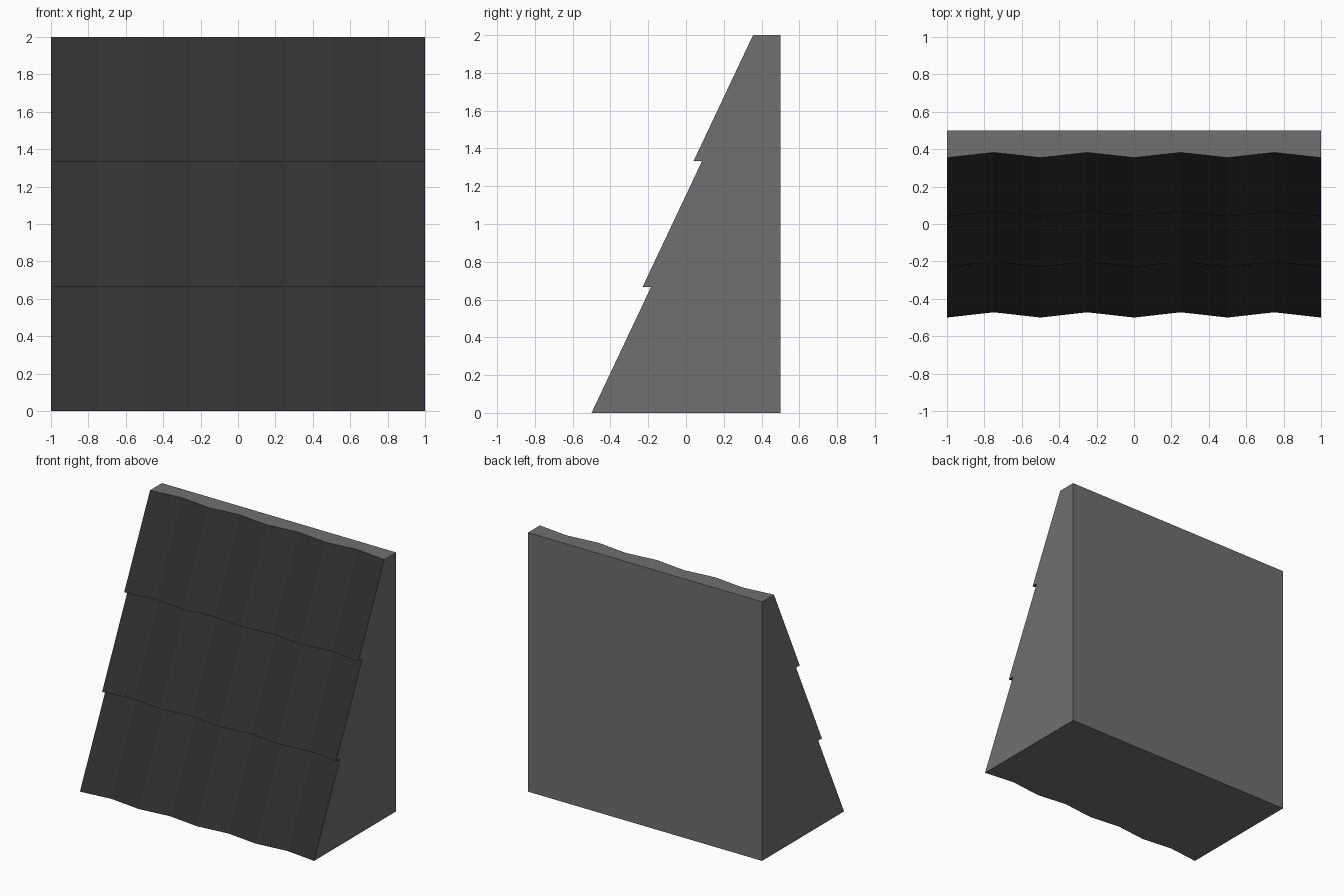
import bpy
import bmesh
import math

ROWS = 3            # overlapping tile courses
HALF_WAVES = 8      # straight facets across the width
RUN, PITCH = 0.315, 0.27   # depth of one course, offset between courses
WAVE = 0.028        # depth of the tile valleys
BACK = 0.5

old = bpy.data.objects.get("Cube")
if old:
    bpy.data.objects.remove(old, do_unlink=True)


def make_material(name, value):
    mat = bpy.data.materials.new(name)
    mat.use_nodes = True
    colour = (value, value, value, 1)
    mat.diffuse_color = colour
    mat.node_tree.nodes["Principled BSDF"].inputs["Base Color"].default_value = colour
    return mat


# Stepped slope profile as (y, z), from the eave up to the ridge
slope = []
for row in range(ROWS):
    start = -0.5 + row * PITCH
    slope += [(start, 2 * row / ROWS), (start + RUN, 2 * (row + 1) / ROWS)]

# One closed cross-section per ridge or valley of the tiles
bm = bmesh.new()
sections = []
for i in range(HALF_WAVES + 1):
    x = -1 + 2 * i / HALF_WAVES
    dip = WAVE * (i % 2)
    points = [(y + dip, z) for y, z in slope] + [(BACK, 2), (BACK, 0)]
    sections.append([bm.verts.new((x, y, z)) for y, z in points])

# Skin the sections: tiled front is dark, top, back and bottom are grey
count = len(sections[0])
for a, b in zip(sections, sections[1:]):
    for j in range(count):
        k = (j + 1) % count
        face = bm.faces.new((a[j], b[j], b[k], a[k]))
        face.material_index = 1 if j < len(slope) - 1 else 0

# Side walls
bm.faces.new(sections[0])
bm.faces.new(sections[-1][::-1])

# Merge the flat strips of the back, top and bottom into single faces
bmesh.ops.dissolve_limit(bm, angle_limit=math.radians(1), verts=bm.verts[:],
                         edges=bm.edges[:], delimit={'MATERIAL'})
bmesh.ops.recalc_face_normals(bm, faces=bm.faces[:])

mesh = bpy.data.meshes.new("tiled_roof_wedge")
bm.to_mesh(mesh)
bm.free()
mesh.materials.append(make_material("wall_grey", 0.16))
mesh.materials.append(make_material("dark_tile", 0.03))
roof = bpy.data.objects.new("tiled_roof_wedge", mesh)
bpy.context.collection.objects.link(roof)
